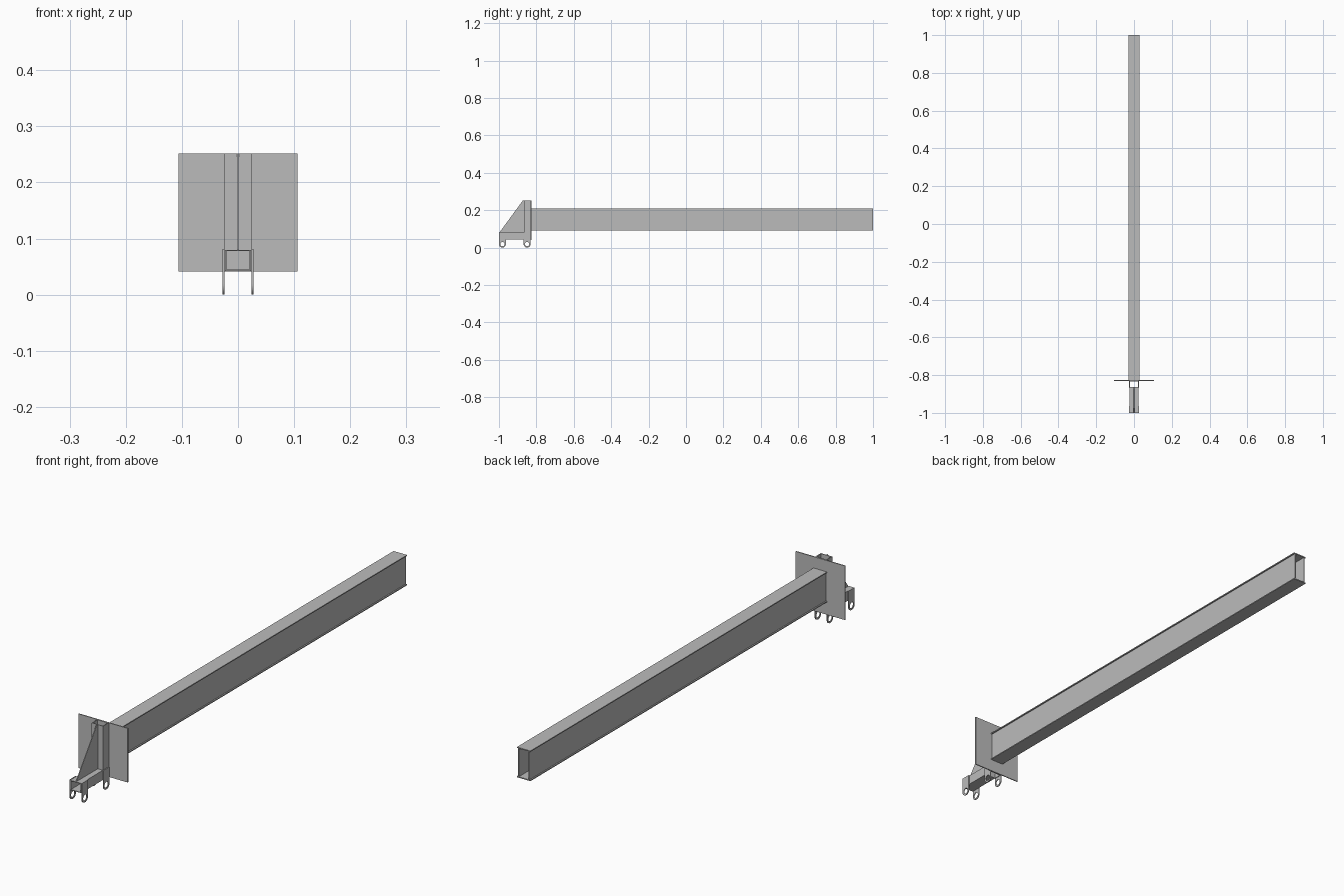
import bpy, bmesh, math
from mathutils import Vector

cube = bpy.data.objects.get("Cube")
if cube:
    bpy.data.objects.remove(cube)

steel = bpy.data.materials.new("grey steel")
steel.use_nodes = True
steel.diffuse_color = (0.5, 0.5, 0.5, 1)
steel.node_tree.nodes["Principled BSDF"].inputs["Base Color"].default_value = (0.5, 0.5, 0.5, 1)


def finish(name, bm):
    bmesh.ops.recalc_face_normals(bm, faces=bm.faces)
    mesh = bpy.data.meshes.new(name)
    bm.to_mesh(mesh)
    bm.free()
    mesh.materials.append(steel)
    ob = bpy.data.objects.new(name, mesh)
    bpy.context.collection.objects.link(ob)
    return ob


def box(name, x, y, z):
    bm = bmesh.new()
    bmesh.ops.create_cube(bm, size=1)
    for v in bm.verts:
        v.co = [r[0] + (c + 0.5) * (r[1] - r[0]) for r, c in zip((x, y, z), v.co)]
    return finish(name, bm)


def prism(name, outline, depth, hole=None):
    """Extrude a 3D outline, optionally bridged to a matching hole outline."""
    bm = bmesh.new()
    outer = [bm.verts.new(p) for p in outline]
    if hole:
        inner = [bm.verts.new(p) for p in hole]
        n = len(outer)
        for i in range(n):
            j = (i + 1) % n
            bm.faces.new((outer[i], outer[j], inner[j], inner[i]))
    else:
        bm.faces.new(outer)
    ext = bmesh.ops.extrude_face_region(bm, geom=bm.faces[:])
    moved = [g for g in ext["geom"] if isinstance(g, bmesh.types.BMVert)]
    bmesh.ops.translate(bm, verts=moved, vec=Vector(depth))
    return finish(name, bm)


def rect(a, b, place):
    return [place(p, q) for p, q in ((-a, -b), (a, -b), (a, b), (-a, b))]


def lug(name, x, y):
    """Side plate with a rounded eye at its lower end."""
    r, cz, top, n = 0.0185, 0.0185, 0.081, 32
    outer, hole = [], []
    for i in range(n):
        a = 2 * math.pi * i / n
        c, s = math.cos(a), math.sin(a)
        if s > 0.01:
            k = max(abs(c), abs(s))
            outer.append((x, y + r * c / k, cz + (top - cz) * s / k))
        else:
            outer.append((x, y + r * c, cz + r * s))
        hole.append((x, y + 0.0115 * c, cz + 0.0115 * s))
    return prism(name, outer, (0.003, 0, 0), hole)


# Long boxed beam: two flanges and two webs, open at the far end
PLATE_BACK = -0.827
for name, z in (("bottom_flange", 0.09), ("top_flange", 0.204)):
    box(name, (-0.029, 0.029), (PLATE_BACK, 1), (z, z + 0.004))
for side, x in (("left", 0.021), ("right", -0.024)):
    box(side + "_web", (x, x + 0.003), (PLATE_BACK, 1), (0.094, 0.204))

# End plate
box("end_plate", (-0.106, 0.106), (-0.831, PLATE_BACK), (0.041, 0.252))

# Upright hollow post in front of the plate
prism("post", rect(0.0245, 0.0175, lambda p, q: (p, -0.8485 + q, 0.041)), (0, 0, 0.211),
      rect(0.0215, 0.0145, lambda p, q: (p, -0.8485 + q, 0.041)))

# Horizontal hollow foot
prism("foot_tube", rect(0.0235, 0.019, lambda p, q: (p, -1, 0.061 + q)), (0, 0.134, 0),
      rect(0.0205, 0.0165, lambda p, q: (p, -1, 0.061 + q)))

# Triangular gusset between foot and post
prism("gusset", [(-0.0015, -0.998, 0.08), (-0.0015, -0.866, 0.08),
                 (-0.0015, -0.866, 0.252), (-0.0015, -0.872, 0.252)], (0.003, 0, 0))

# Four mounting lugs
for place, y in (("front", -0.9815), ("rear", -0.8495)):
    for side, x in (("left", 0.0245), ("right", -0.0275)):
        lug(f"{place}_{side}_lug", x, y)
